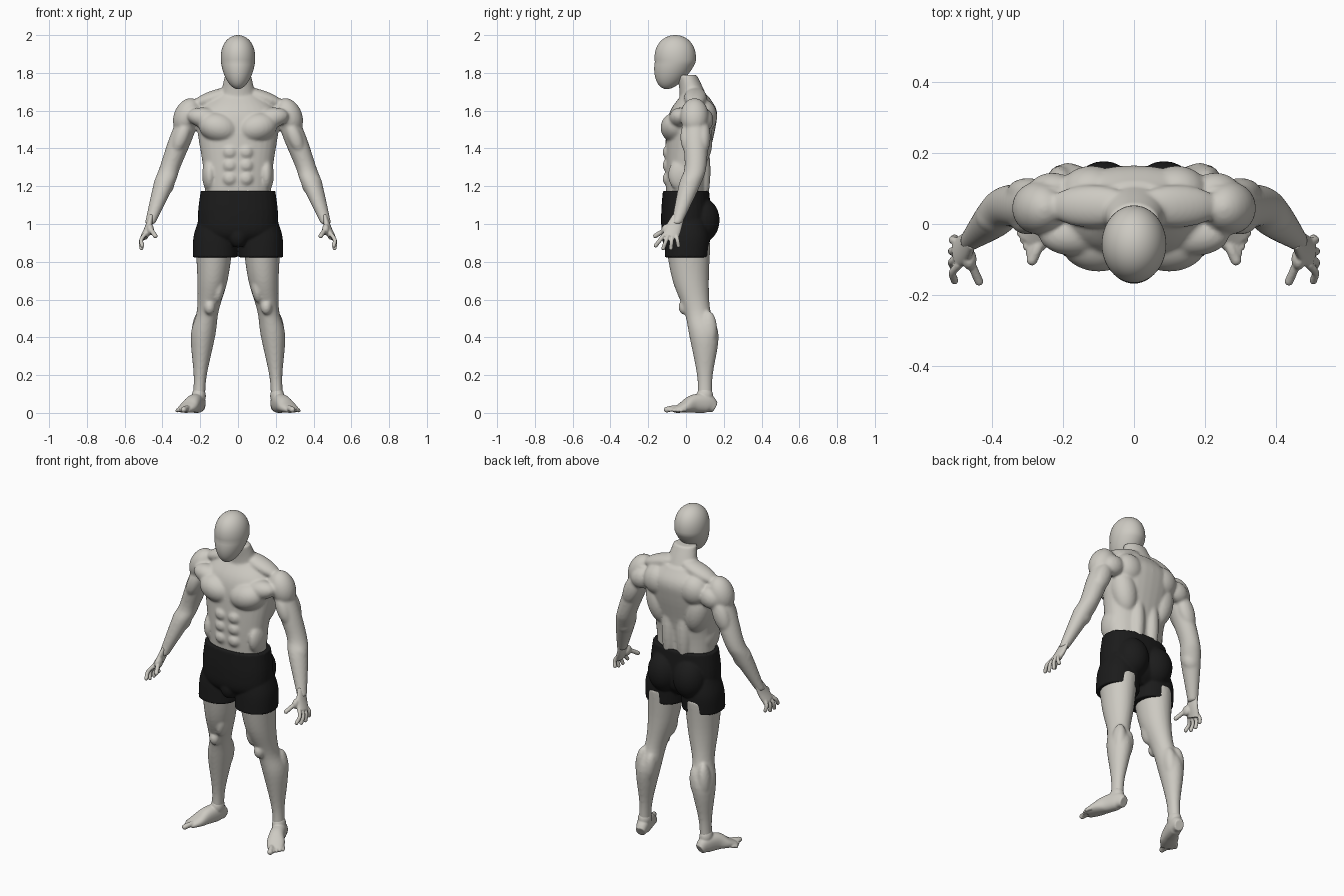
import bpy, bmesh, math
from mathutils import Vector, Matrix

cube = bpy.data.objects.get("Cube")
if cube:
    bpy.data.objects.remove(cube)


def make_material(name, red, green, blue):
    mat = bpy.data.materials.new(name)
    mat.use_nodes = True
    mat.diffuse_color = (red, green, blue, 1)
    shader = mat.node_tree.nodes["Principled BSDF"]
    shader.inputs["Base Color"].default_value = (red, green, blue, 1)
    return mat


skin = make_material("pale grey skin", .61, .59, .54)
cloth = make_material("black cloth", .011, .011, .011)


def spline(rows, steps=5):
    """Catmull-Rom interpolation through rows of (x, y, z, radius)."""
    points = [Vector(row) for row in rows]
    points = [points[0] * 2 - points[1], *points, points[-1] * 2 - points[-2]]
    path = []
    for before, start, end, after in zip(points, points[1:], points[2:], points[3:]):
        for step in range(steps):
            t = step / steps
            bend = before * 2 - start * 5 + end * 4 - after
            twist = after - before + (start - end) * 3
            path.append(start + ((end - before) * t + bend * t * t + twist * t ** 3) / 2)
    return path + [points[-2]]


def tube(bm, rows, depth=1, side=None, power=2, grounded=False, sides=32):
    """Loft rounded rings; level unless side is given, resting on z = 0 if grounded."""
    path = spline(rows)
    rings = []
    for i, row in enumerate(path):
        across, along = Vector((1, 0, 0)), Vector((0, 1, 0))
        if side:
            tangent = path[min(i + 1, len(path) - 1)] - path[max(i - 1, 0)]
            tangent = tangent.to_3d().normalized()
            across = Vector(side)
            across = (across - tangent * across.dot(tangent)).normalized()
            along = tangent.cross(across)
        height = row.z if grounded else row.w * depth
        ring = []
        for k in range(sides):
            angle = math.tau * k / sides
            c, s = math.cos(angle), math.sin(angle)
            c = math.copysign(abs(c) ** (2 / power), c)
            s = math.copysign(abs(s) ** (2 / power), s)
            ring.append(bm.verts.new(row.to_3d() + across * row.w * c + along * height * s))
        rings.append(ring)
    for lower, upper in zip(rings, rings[1:]):
        for k in range(sides):
            bm.faces.new((lower[k], lower[k - 1], upper[k - 1], upper[k]))
    bm.faces.new(rings[0])
    bm.faces.new(reversed(rings[-1]))


def blob(bm, place, size, tilt=0):
    """Ellipsoid, tilted in the front plane."""
    turn = Matrix.Rotation(math.radians(tilt), 4, 'Y')
    matrix = Matrix.Translation(place) @ turn @ Matrix.Diagonal((*size, 1))
    bmesh.ops.create_uvsphere(bm, u_segments=24, v_segments=16, radius=1, matrix=matrix)


def digit(bm, base, tip, radius, bow):
    """Finger or toe, bowed at its middle joint, with a round tip."""
    joint = base.lerp(tip, .5) + Vector(bow)
    tube(bm, [(*point, radius) for point in (base, joint, tip)], side=(.6, .7, .1), sides=12)
    blob(bm, tip, (radius, radius, radius))


def mirror(bm):
    copy = bmesh.ops.duplicate(bm, geom=bm.verts[:] + bm.edges[:] + bm.faces[:])
    for item in copy["geom"]:
        if isinstance(item, bmesh.types.BMVert):
            item.co.x = -item.co.x


def finish(bm, name, mat, voxel=None, smooth=3):
    """Make the object; fuse its pieces into one soft surface if voxel is given."""
    bmesh.ops.recalc_face_normals(bm, faces=bm.faces[:])
    for face in bm.faces:
        face.smooth = True
    mesh = bpy.data.meshes.new(name)
    bm.to_mesh(mesh)
    bm.free()
    mesh.materials.append(mat)
    part = bpy.data.objects.new(name, mesh)
    bpy.context.collection.objects.link(part)
    if voxel:
        fuse = part.modifiers.new("Fuse", 'REMESH')
        fuse.mode, fuse.voxel_size, fuse.use_smooth_shade = 'VOXEL', voxel, True
        soften = part.modifiers.new("Soften", 'SMOOTH')
        soften.factor, soften.iterations = .5, smooth


# Arms and legs
bm = bmesh.new()
shoulder, elbow, wrist = Vector((.24, .05, 1.62)), Vector((.36, .05, 1.3)), Vector((.467, -.05, 1))
upper_arm, forearm = shoulder.lerp(elbow, .5), elbow.lerp(wrist, .3)
tube(bm, [(*shoulder, .055), (*upper_arm, .062), (*elbow, .055), (*forearm, .055), (*wrist, .027)], depth=1.05)
tube(bm, [(.125, .01, .9, .1), (.135, .025, .7, .08), (.16, .06, .54, .058),
          (.185, .095, .41, .065), (.2, .1, .2, .035), (.207, .1, .07, .032)], depth=1.2)
front, back = Vector((0, -.04, 0)), Vector((0, .04, 0))
blob(bm, upper_arm + front, (.04, .04, .09), -22)       # biceps
blob(bm, upper_arm + back, (.05, .04, .1), -22)         # triceps
blob(bm, forearm, (.055, .05, .07), -20)                # forearm muscle
blob(bm, (.15, -.01, .56), (.03, .03, .04))             # kneecap
blob(bm, (.1, 0, .66), (.03, .05, .08), -8)             # inner thigh
blob(bm, (.16, .12, .42), (.04, .045, .1), -8)          # inner calf
blob(bm, (.21, .12, .44), (.035, .045, .1), -5)         # outer calf

# Paired torso muscles
blob(bm, (.27, .045, 1.57), (.07, .075, .1), -22)       # deltoid
blob(bm, (.1, -.05, 1.51), (.11, .085, .08), -14)       # chest
blob(bm, (.17, -.03, 1.56), (.1, .06, .055), -10)       # chest to shoulder
blob(bm, (.12, .05, 1.67), (.13, .06, .04), 18)         # trapezius
blob(bm, (.12, .09, 1.57), (.09, .075, .09), 20)        # shoulder blade
blob(bm, (.23, .095, 1.55), (.07, .05, .06), 25)        # rear shoulder
blob(bm, (.13, .065, 1.44), (.075, .075, .14), 12)      # back flank
blob(bm, (.05, .08, 1.28), (.045, .05, .2))             # spine muscle
blob(bm, (.15, -.02, 1.26), (.04, .075, .09))           # waist side
for row in range(3):                                    # abdomen
    blob(bm, (.042, -.09, 1.24 + .07 * row), (.042, .034, .04))
mirror(bm)

# Trunk and neck
tube(bm, [(0, 0, 1.1, .17), (0, 0, 1.3, .185), (0, .025, 1.5, .215),
          (0, .04, 1.6, .205), (0, .045, 1.68, .12)], depth=.6, power=2.2)
tube(bm, [(0, .05, 1.62, .11), (0, .03, 1.71, .087), (0, .005, 1.79, .069)], depth=.75)
finish(bm, "body", skin, voxel=.0075, smooth=7)

# Hands: palm, thumb and a fan of four fingers
bm = bmesh.new()
tube(bm, [(.46, -.04, 1.04, .032), (.475, -.065, .98, .042), (.497, -.083, .93, .044)],
     depth=.45, side=(0, 1, 0))
blob(bm, (.465, -.1, .97), (.02, .03, .03))
digit(bm, Vector((.468, -.095, .98)), Vector((.438, -.162, .937)), .0125, (0, 0, 0))
for i in range(4):
    spread = i - 1.5
    base = Vector((.494, -.083 + .021 * spread, .945))
    tip = Vector((.513 - .004 * abs(spread), -.1 + .04 * spread, .87 + .007 * spread ** 2))
    digit(bm, base, tip, .011, (.012, 0, 0))
mirror(bm)
finish(bm, "hands", skin, voxel=.004)

# Feet: sole and instep, ankle and five toes
bm = bmesh.new()
tube(bm, [(.2, .152, .03, .027), (.21, .11, .05, .038), (.235, .04, .048, .043),
          (.262, -.01, .03, .05), (.29, -.055, .015, .04)],
     side=(.93, .36, 0), power=2.3, grounded=True)
blob(bm, (.207, .1, .09), (.037, .044, .05))
for i in range(5):
    t = i / 4
    base = Vector((.262, -.045, .024)).lerp(Vector((.306, 0, .016)), t)
    tip = Vector((.288, -.102, .017)).lerp(Vector((.322, -.026, .012)), t)
    digit(bm, base, tip, .01 if i else .0155, (0, 0, .003))
mirror(bm)
finish(bm, "feet", skin, voxel=.0045)

# Shorts: legs and seat, mirrored around the hips
bm = bmesh.new()
tube(bm, [(.11, .01, 1.02, .1), (.12, .01, .93, .116), (.122, .004, .823, .117)], power=2.2)
blob(bm, (.085, .08, 1.02), (.095, .098, .12))
mirror(bm)
tube(bm, [(0, 0, 1.176, .198), (0, 0, 1.05, .212), (0, 0, .95, .2), (0, 0, .89, .12)],
     depth=.62, power=2.3)
blob(bm, (0, -.085, .94), (.05, .045, .065))
finish(bm, "shorts", cloth, voxel=.007)

# Head: smooth egg, narrower and further forward at the chin
bm = bmesh.new()
bmesh.ops.create_uvsphere(bm, u_segments=48, v_segments=32, radius=1)
for vert in bm.verts:
    x, y, t = vert.co
    width = 1 + .17 * t
    vert.co = (x * .09 * width, y * .108 * width - .057 + .045 * min(t, 0), 1.857 + .143 * t)
finish(bm, "head", skin)
